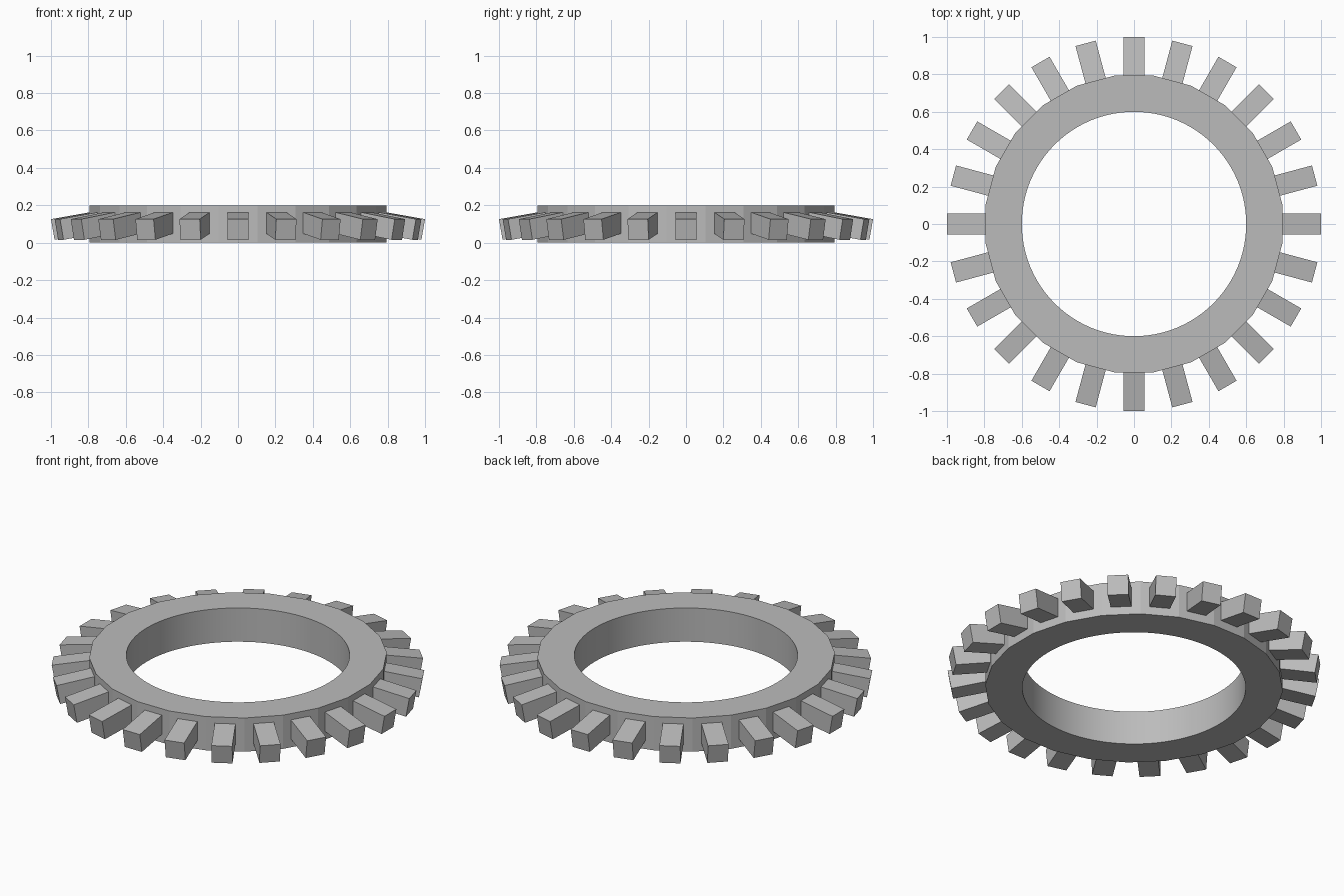
import bpy, bmesh
from math import cos, sin, pi, radians
from mathutils import Matrix, Vector

if "Cube" in bpy.data.objects:
    bpy.data.objects.remove(bpy.data.objects["Cube"])

TEETH = 24
HEIGHT = 0.2

steel = bpy.data.materials.new("plain grey")
steel.use_nodes = True
GREY = (0.5, 0.5, 0.5, 1)
steel.diffuse_color = GREY
steel.node_tree.nodes["Principled BSDF"].inputs["Base Color"].default_value = GREY


def add_object(name, bm):
    bmesh.ops.recalc_face_normals(bm, faces=bm.faces)
    mesh = bpy.data.meshes.new(name)
    bm.to_mesh(mesh)
    bm.free()
    mesh.materials.append(steel)
    obj = bpy.data.objects.new(name, mesh)
    bpy.context.collection.objects.link(obj)
    return obj


def add_loop(bm, radius, sides, offset):
    verts = [bm.verts.new((radius * cos(2 * pi * (i + offset) / sides),
                           radius * sin(2 * pi * (i + offset) / sides), 0))
             for i in range(sides)]
    return [bm.edges.new((verts[i - 1], verts[i])) for i in range(sides)]


# Ring: faceted outside with one flat per tooth, round bore
bm = bmesh.new()
edges = add_loop(bm, 0.8, TEETH, 0.5) + add_loop(bm, 0.6, 96, 0)
bmesh.ops.triangle_fill(bm, edges=edges, use_beauty=True)
result = bmesh.ops.extrude_face_region(bm, geom=bm.faces[:])
top = [v for v in result["geom"] if isinstance(v, bmesh.types.BMVert)]
bmesh.ops.translate(bm, verts=top, vec=(0, 0, HEIGHT))
ring = add_object("ring", bm)
bpy.context.view_layer.objects.active = ring
ring.select_set(True)
bpy.ops.object.shade_smooth_by_angle(angle=radians(10))

# Teeth: square bars drooping outwards, rooted inside the ring
bm = bmesh.new()
LENGTH, SIDE = 0.3, 0.112
droop = Matrix.Rotation(radians(10), 4, "Y")
tip = Matrix.Translation(Vector((1.0, 0, 0.126)))
root = Matrix.Translation(Vector((-LENGTH / 2, 0, -SIDE / 2)))
size = Matrix.Diagonal((LENGTH, SIDE, SIDE, 1))
for i in range(TEETH):
    turn = Matrix.Rotation(2 * pi * i / TEETH, 4, "Z")
    bmesh.ops.create_cube(bm, size=1, matrix=turn @ tip @ droop @ root @ size)
add_object("teeth", bm)
